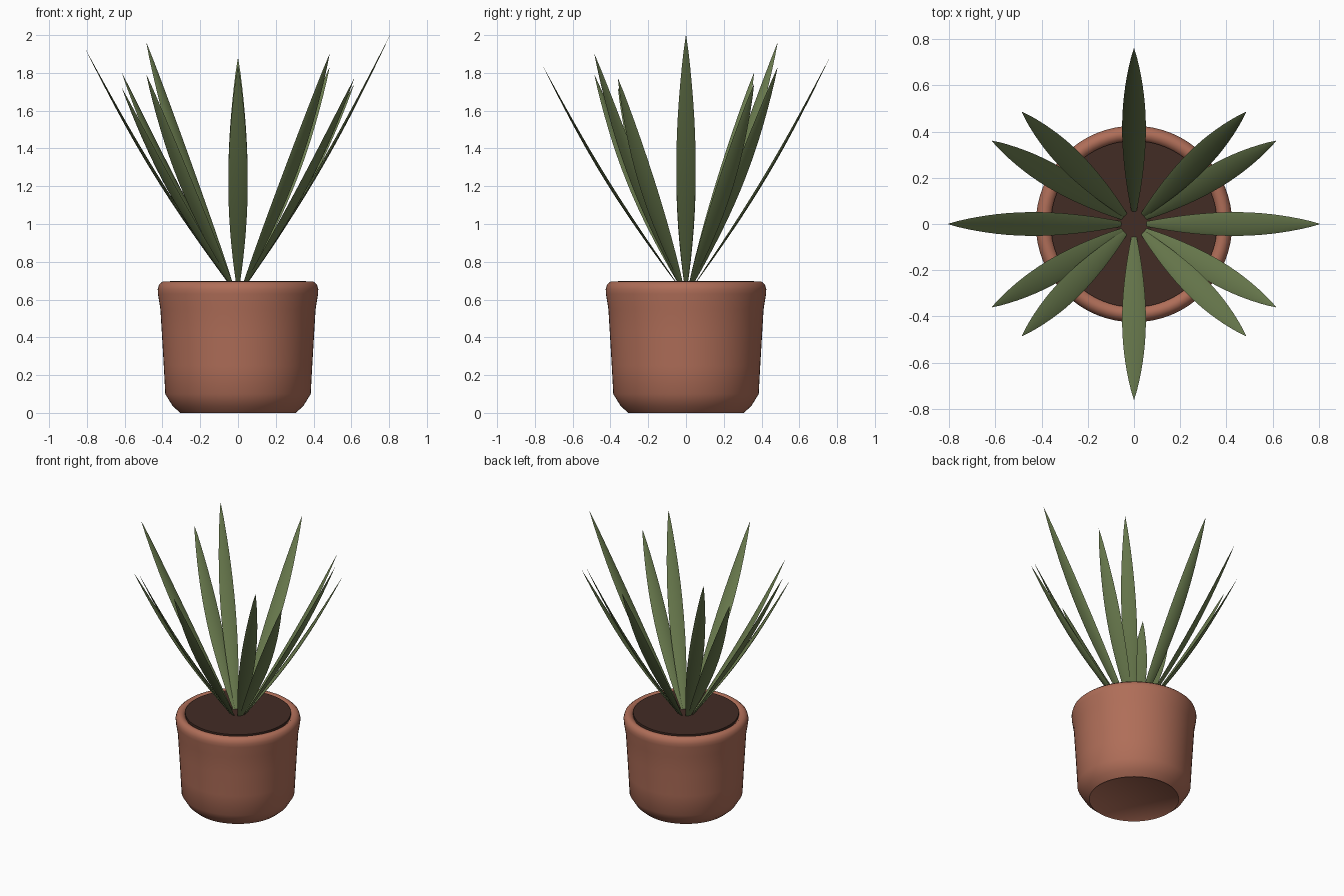
import bpy, math
from mathutils import Vector

if "Cube" in bpy.data.objects:
    bpy.data.objects.remove(bpy.data.objects["Cube"])


def mat(name, col):
    m = bpy.data.materials.new(name)
    m.diffuse_color = (*col, 1)
    m.use_nodes = True
    m.node_tree.nodes["Principled BSDF"].inputs["Base Color"].default_value = m.diffuse_color
    return m


def add(name, verts, faces, m, angle=50):
    me = bpy.data.meshes.new(name)
    me.from_pydata(verts, [], faces)
    me.materials.append(m)
    ob = bpy.data.objects.new(name, me)
    bpy.context.collection.objects.link(ob)
    bpy.ops.object.select_all(action='DESELECT')
    bpy.context.view_layer.objects.active = ob
    ob.select_set(True)
    bpy.ops.object.shade_smooth_by_angle(angle=math.radians(angle))
    return ob


def lathe(name, prof, m, n=64):
    verts = [(r * math.cos(2 * math.pi * i / n), r * math.sin(2 * math.pi * i / n), z)
             for r, z in prof for i in range(n)]
    faces = [(k * n + i, k * n + (i + 1) % n, (k + 1) * n + (i + 1) % n, (k + 1) * n + i)
             for k in range(len(prof) - 1) for i in range(n)]
    faces.append(tuple(reversed(range(n))))
    faces.append(tuple(range((len(prof) - 1) * n, len(prof) * n)))
    return add(name, verts, faces, m)


terracotta = mat("terracotta", (0.43, 0.155, 0.098))
soil = mat("dark soil", (0.055, 0.025, 0.018))
green = mat("leaf green", (0.147, 0.202, 0.078))

# Pot with rounded foot and rolled lip
lathe("pot", [(0.30, 0.005), (0.305, 0), (0.345, 0.035), (0.385, 0.10), (0.393, 0.25),
              (0.403, 0.42), (0.411, 0.55), (0.424, 0.63), (0.425, 0.655), (0.418, 0.68),
              (0.40, 0.695), (0.38, 0.695), (0.36, 0.68), (0.355, 0.66)], terracotta)
# Soil disc
lathe("soil", [(0.36, 0.66), (0.36, 0.697)], soil)

# Leaves: thin pointed blades, slightly bowed outward
tips = [(0.805, 0, 2.0), (-0.805, 0, 1.92), (0, 0.76, 1.88), (0, -0.76, 1.84),
        (-0.485, 0.485, 1.96), (0.485, 0.485, 1.83), (0.485, -0.485, 1.90),
        (-0.485, -0.485, 1.79), (-0.615, 0.36, 1.80), (0.615, -0.36, 1.77),
        (-0.615, -0.36, 1.72), (0.615, 0.36, 1.74)]
N, S = 16, 8
for k, t in enumerate(tips):
    tip = Vector(t)
    out = Vector((t[0], t[1], 0)).normalized()
    base = out * 0.045 + Vector((0, 0, 0.68))
    side = Vector((-out.y, out.x, 0))
    normal = (tip - base).normalized().cross(side)
    if normal.dot(out) < 0:
        normal.negate()
    verts = []
    for j in range(N + 1):
        u = j / N
        c = base.lerp(tip, u) + normal * 0.03 * math.sin(math.pi * u)
        w = 0.051 * max(math.sin(math.pi * (0.04 + 0.96 * u)), 0) ** 0.85 + 0.0005
        for i in range(S):
            a = 2 * math.pi * i / S
            verts.append(c + side * w * math.cos(a) + normal * w * 0.16 * math.sin(a))
    faces = [(j * S + i, j * S + (i + 1) % S, (j + 1) * S + (i + 1) % S, (j + 1) * S + i)
             for j in range(N) for i in range(S)]
    faces += [tuple(reversed(range(S))), tuple(range(N * S, N * S + S))]
    ob = add("leaf_%d" % (k + 1), verts, faces, green, 80)
    # consistent outward normals
    bpy.ops.object.mode_set(mode='EDIT')
    bpy.ops.mesh.select_all(action='SELECT')
    bpy.ops.mesh.normals_make_consistent(inside=False)
    bpy.ops.object.mode_set(mode='OBJECT')
